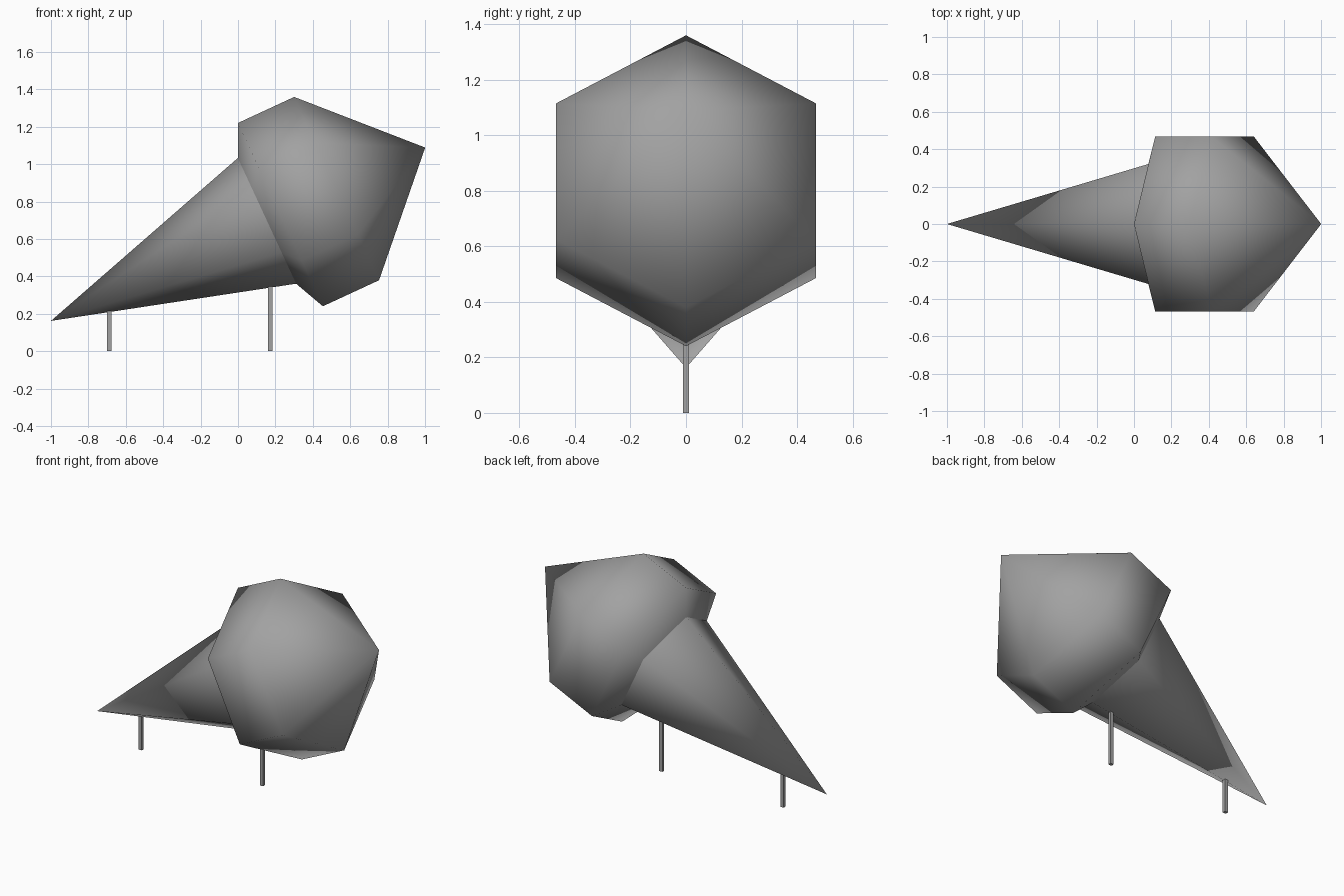
import bpy, bmesh, math
from mathutils import Vector

cube = bpy.data.objects.get("Cube")
if cube:
    bpy.data.objects.remove(cube, do_unlink=True)

grey = bpy.data.materials.new("plain grey")
grey.use_nodes = True
grey.diffuse_color = (0.36, 0.36, 0.36, 1)
grey.node_tree.nodes["Principled BSDF"].inputs["Base Color"].default_value = (0.36, 0.36, 0.36, 1)

# Tilted axis shared by the cone and the scoop
TIP = Vector((-1, 0, 0.162))
TILT = math.radians(24.85)
ALONG = Vector((math.cos(TILT), 0, math.sin(TILT)))
UP = Vector((-math.sin(TILT), 0, math.cos(TILT)))
SIDE = Vector((0, 1, 0))
SIDES = 6


def finish(name, bm, smooth):
    bmesh.ops.recalc_face_normals(bm, faces=bm.faces)
    mesh = bpy.data.meshes.new(name)
    bm.to_mesh(mesh)
    bm.free()
    for p in mesh.polygons:
        p.use_smooth = smooth
    mesh.materials.append(grey)
    obj = bpy.data.objects.new(name, mesh)
    bpy.context.collection.objects.link(obj)
    return obj


def six_sided(name, profile):
    """Sweep (distance, radius) points round the axis; zero radius is a pole."""
    bm = bmesh.new()
    rings = []
    for dist, radius in profile:
        centre = TIP + ALONG * dist
        if radius == 0:
            rings.append([bm.verts.new(centre)] * SIDES)
            continue
        angles = [math.tau * i / SIDES for i in range(SIDES)]
        rings.append([bm.verts.new(centre + radius * (UP * math.cos(a) + SIDE * math.sin(a)))
                      for a in angles])
    for low, high in zip(rings, rings[1:]):
        for i in range(SIDES):
            j = (i + 1) % SIDES
            corners = dict.fromkeys([low[i], low[j], high[j], high[i]])
            bm.faces.new(list(corners))
    return finish(name, bm, True)


def post(name, x, top):
    bm = bmesh.new()
    bmesh.ops.create_cube(bm, size=1)
    for v in bm.verts:
        v.co = Vector((x + v.co.x * 0.023, v.co.y * 0.02, (v.co.z + 0.5) * top))
    return finish(name, bm, False)


# Pointed cone, scoop with a tapered neck, and two thin supports
six_sided("cone", [(0, 0), (1.275, 0.371)])
six_sided("scoop", [(1.1, 0), (1.352, 0.54), (1.683, 0.54), (2.205, 0)])
post("tip_post", -0.688, 0.22)
post("scoop_post", 0.173, 0.35)
